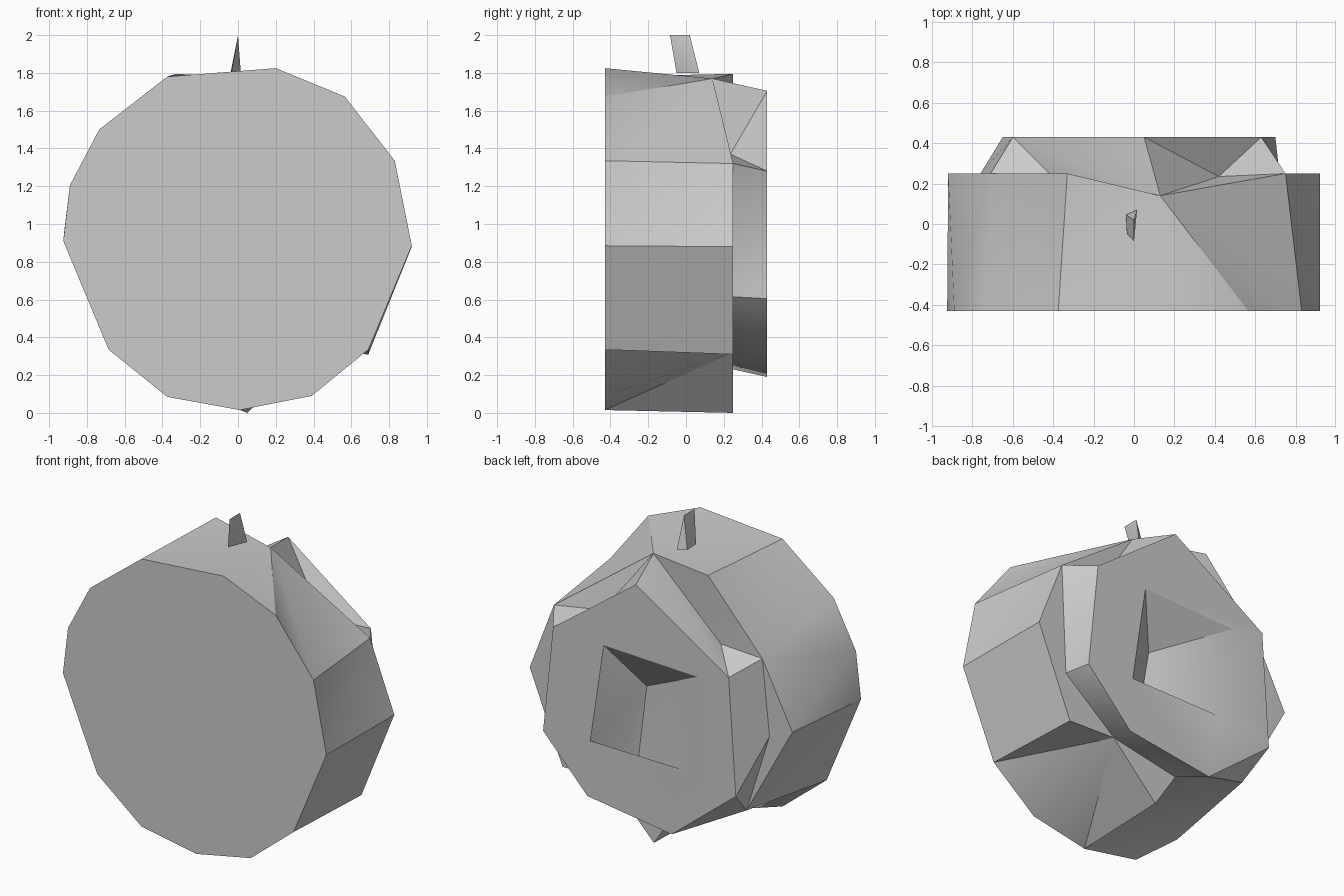
import bpy
import bmesh
from math import atan2, pi, radians

default_cube = bpy.data.objects.get("Cube")
if default_cube:
    bpy.data.objects.remove(default_cube, do_unlink=True)

FRONT, STEP, BACK = -0.43, 0.25, 0.43
AXIS_HEIGHT = 0.9


def make_material(name, colour):
    material = bpy.data.materials.new(name)
    material.use_nodes = True
    material.diffuse_color = colour
    material.node_tree.nodes["Principled BSDF"].inputs["Base Color"].default_value = colour
    return material


def finish(mesh_builder, name, material):
    """Turn a bmesh into a shaded object."""
    bmesh.ops.recalc_face_normals(mesh_builder, faces=mesh_builder.faces[:])
    mesh = bpy.data.meshes.new(name)
    mesh_builder.to_mesh(mesh)
    mesh_builder.free()
    mesh.materials.append(material)
    part = bpy.data.objects.new(name, mesh)
    bpy.context.collection.objects.link(part)
    bpy.ops.object.select_all(action='DESELECT')
    part.select_set(True)
    bpy.context.view_layer.objects.active = part
    bpy.ops.object.shade_smooth_by_angle(angle=radians(30))
    return part


def turn(vert):
    """Clockwise angle from the top, around the drum axis."""
    return atan2(vert.co.x, vert.co.z - AXIS_HEIGHT) % (2 * pi)


def stitch(bm, first, second, lead=0.0):
    """Bridge two closed loops with triangles, walking both by angle."""
    i = j = 0
    while i < len(first) or j < len(second):
        a, b = first[i % len(first)], second[j % len(second)]
        next_a, next_b = first[(i + 1) % len(first)], second[(j + 1) % len(second)]
        if i >= len(first):
            step_first = False
        elif j >= len(second):
            step_first = True
        elif i == len(first) - 1:
            step_first = False
        elif j == len(second) - 1:
            step_first = True
        else:
            step_first = turn(next_a) - lead <= turn(next_b)
        corner = next_a if step_first else next_b
        if len({a, b, corner}) == 3:
            bm.faces.new((a, b, corner))
        if step_first:
            i += 1
        else:
            j += 1


grey = make_material("plain grey", (0.6, 0.6, 0.6, 1.0))
bm = bmesh.new()


def point(x, z, y=STEP):
    return bm.verts.new((x, y, z))


def loop(y, outline):
    return [point(x, z, y) for x, z in outline]


# Flat front rim
front_rim = loop(FRONT, [
    (.2, 1.825), (.565, 1.675), (.83, 1.335), (.92, .885), (.69, .335),
    (.39, .09), (.01, .015), (-.375, .085), (-.685, .335), (-.925, .91),
    (-.89, 1.205), (-.735, 1.5), (-.375, 1.78)])

# Points shared by the drum's rear edge and the foot of the hub
notch = point(.13, 1.77, .14)
right_shoulder = point(.75, 1.32)
lower_notch = point(.36, .32)
bottom_notch = point(-.1, .23)
lower_left = point(-.6, .38)
left_shoulder = point(-.71, 1.37)

# Rear edge of the drum
drum_edge = [
    notch, right_shoulder, point(.92, .88), point(.69, .31), lower_notch,
    point(.05, 0), bottom_notch, lower_left, point(-.92, .96),
    left_shoulder, point(-.33, 1.795)]

# Foot of the raised hub
hub_foot = [
    notch, point(.42, 1.37, .235), right_shoulder, point(.72, .615),
    lower_notch, bottom_notch, lower_left, point(-.76, .89),
    left_shoulder, point(-.42, 1.385)]

# Rear rim of the hub, and the hollow in it
hub_rim = loop(BACK, [
    (.05, 1.705), (.63, 1.28), (.7, .605), (.39, .275), (-.2, .19),
    (-.65, .55), (-.6, 1.29)])
opening = loop(BACK, [(.275, 1.26), (.37, .63), (-.26, .62), (-.38, 1.235)])
hollow = [point(.1, .98), point(.29, .4, .28), point(.18, .43, .23)]

bm.faces.new(front_rim)
stitch(bm, front_rim, drum_edge, lead=radians(3))
stitch(bm, drum_edge, hub_foot)
stitch(bm, hub_rim, hub_foot)
stitch(bm, hub_rim, opening)
stitch(bm, opening, hollow)
bm.faces.new(hollow)
finish(bm, "drum_body", grey)

# Thin wedge standing on top
bm = bmesh.new()
wedge = [point(0, 2, y) for y in (-.085, .02)]
wedge += [point(x, 1.8, y) for x, y in ((-.035, -.05), (-.04, .045), (.015, .07))]
bmesh.ops.convex_hull(bm, input=wedge)
finish(bm, "top_wedge", grey)
